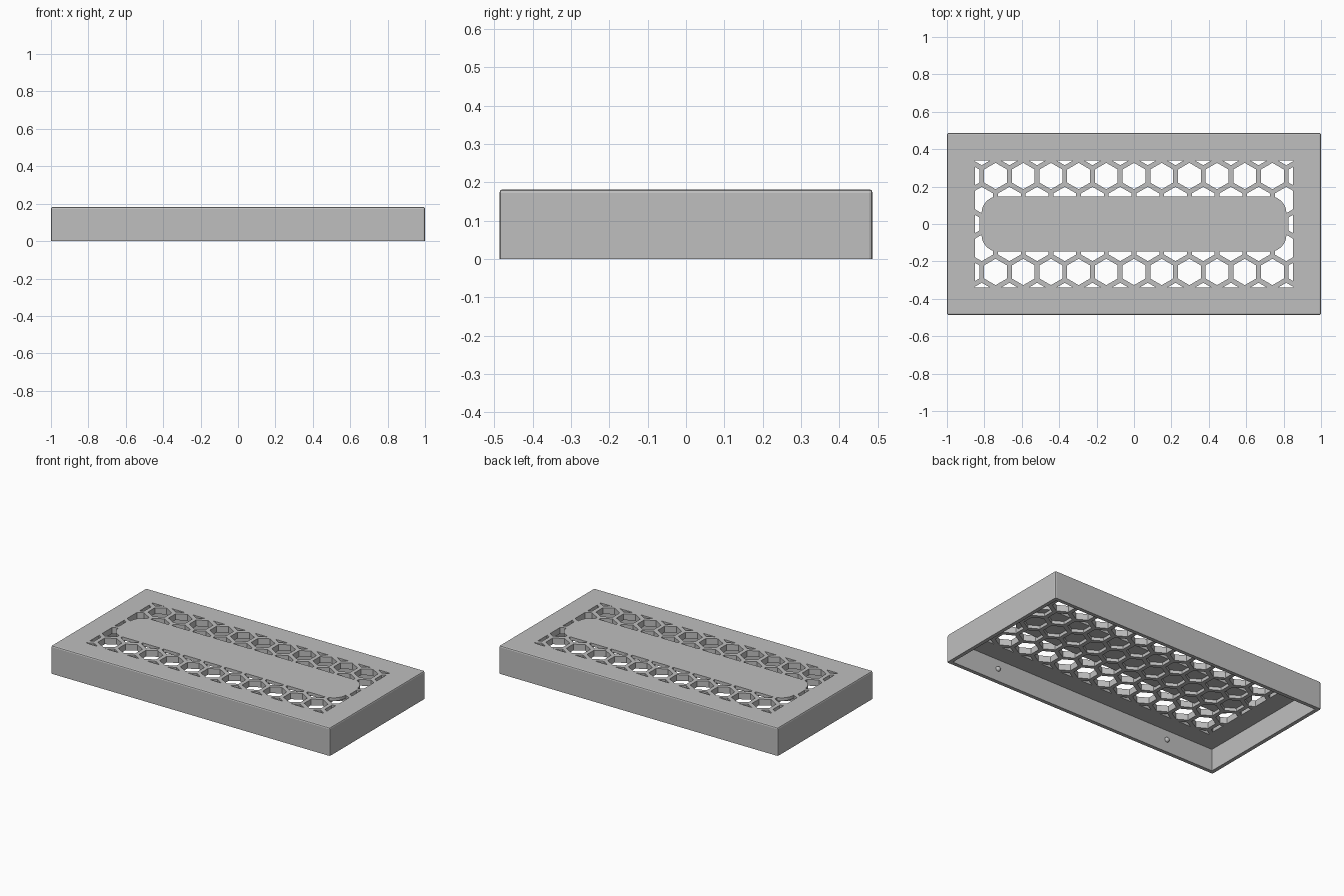
import bpy, bmesh, math
from mathutils import Matrix, Vector

if "Cube" in bpy.data.objects:
    bpy.data.objects.remove(bpy.data.objects["Cube"], do_unlink=True)

# Main dimensions
HX, HY, H = 1.0, 0.487, 0.182      # half length, half width, height
WALL, CEILING = 0.024, 0.142       # wall thickness, underside of the top
PITCH, HEX_R = 0.148, 0.0705       # honeycomb spacing and cell radius
GRID_X, GRID_Y = 0.85, 0.34        # half size of the vented area
PANEL_X, PANEL_Y, PANEL_R = 0.815, 0.148, 0.09

grey = bpy.data.materials.new("plain grey")
grey.use_nodes = True
colour = (0.52, 0.52, 0.52, 1)
grey.diffuse_color = colour
grey.node_tree.nodes["Principled BSDF"].inputs["Base Color"].default_value = colour


def make_object(name, bm):
    bmesh.ops.recalc_face_normals(bm, faces=bm.faces[:])
    mesh = bpy.data.meshes.new(name)
    bm.to_mesh(mesh)
    bm.free()
    mesh.materials.append(grey)
    obj = bpy.data.objects.new(name, mesh)
    bpy.context.collection.objects.link(obj)
    return obj


def add_box(bm, hx, hy, z0, z1):
    mat = Matrix.Translation((0, 0, (z0 + z1) / 2)) @ Matrix.Diagonal((2 * hx, 2 * hy, z1 - z0, 1))
    bmesh.ops.create_cube(bm, size=1, matrix=mat)


def add_prism(bm, outline, z0, z1):
    face = bm.faces.new([bm.verts.new((x, y, z0)) for x, y in outline])
    top = bmesh.ops.extrude_face_region(bm, geom=[face])["geom"]
    verts = [v for v in top if isinstance(v, bmesh.types.BMVert)]
    bmesh.ops.translate(bm, verts=verts, vec=(0, 0, z1 - z0))


def combine(obj, cutter, operation):
    cutter.hide_render = True
    mod = obj.modifiers.new(operation.title(), "BOOLEAN")
    mod.operation = operation
    mod.solver = "EXACT"
    mod.object = cutter


def apply_modifiers(obj):
    bpy.context.view_layer.update()
    deps = bpy.context.evaluated_depsgraph_get()
    mesh = bpy.data.meshes.new_from_object(obj.evaluated_get(deps))
    obj.modifiers.clear()
    obj.data = mesh


# Outer case with chamfered top and corner edges
bm = bmesh.new()
add_box(bm, HX, HY, 0, H)
edges = [e for e in bm.edges if max(v.co.z for v in e.verts) > 0.1]
bmesh.ops.bevel(bm, geom=edges, offset=0.009, segments=2, profile=0.5, affect="EDGES")
case = make_object("case", bm)

# Hollow underside
bm = bmesh.new()
add_box(bm, HX - WALL, HY - WALL, -0.1, CEILING)
cavity = make_object("cavity_cutter", bm)

# Honeycomb cells
bm = bmesh.new()
for row in range(-3, 4):
    shift = 0.5 * (row % 2)
    for col in range(-7, 8):
        cx, cy = (col + shift) * PITCH, row * PITCH * math.sqrt(3) / 2
        if abs(cx) > GRID_X + HEX_R:
            continue
        angles = [math.radians(30 + 60 * i) for i in range(6)]
        add_prism(bm, [(cx + HEX_R * math.cos(a), cy + HEX_R * math.sin(a)) for a in angles],
                  CEILING - 0.03, H + 0.05)
honeycomb = make_object("honeycomb_cutter", bm)

# Rectangle that bounds the vents
bm = bmesh.new()
add_box(bm, GRID_X, GRID_Y, 0.05, 0.3)
bounds = make_object("vent_bounds", bm)

# Rounded solid panel that closes the upper half of the middle cells
outline = []
for k, (sx, sy) in enumerate([(1, 1), (-1, 1), (-1, -1), (1, -1)]):
    for i in range(9):
        a = math.pi / 2 * (k + i / 8)
        outline.append((sx * (PANEL_X - PANEL_R) + PANEL_R * math.cos(a),
                        sy * (PANEL_Y - PANEL_R) + PANEL_R * math.sin(a)))
bm = bmesh.new()
add_prism(bm, outline, H - 0.02, 0.35)
panel = make_object("panel_shape", bm)

combine(honeycomb, bounds, "INTERSECT")
combine(honeycomb, panel, "DIFFERENCE")
apply_modifiers(honeycomb)
combine(case, cavity, "DIFFERENCE")
combine(case, honeycomb, "DIFFERENCE")
apply_modifiers(case)
for helper in (cavity, honeycomb, bounds, panel):
    bpy.data.objects.remove(helper, do_unlink=True)

# Small snap bumps inside the long walls
for side, sy in (("front", -1), ("back", 1)):
    for end, sx in (("left", 1), ("right", -1)):
        bm = bmesh.new()
        spot = Vector((sx * 0.636, sy * (HY - WALL), 0.08))
        bmesh.ops.create_uvsphere(bm, u_segments=16, v_segments=8, radius=0.016,
                                  matrix=Matrix.Translation(spot))
        bump = make_object(f"{side}_{end}_snap_bump", bm)
        for poly in bump.data.polygons:
            poly.use_smooth = True
